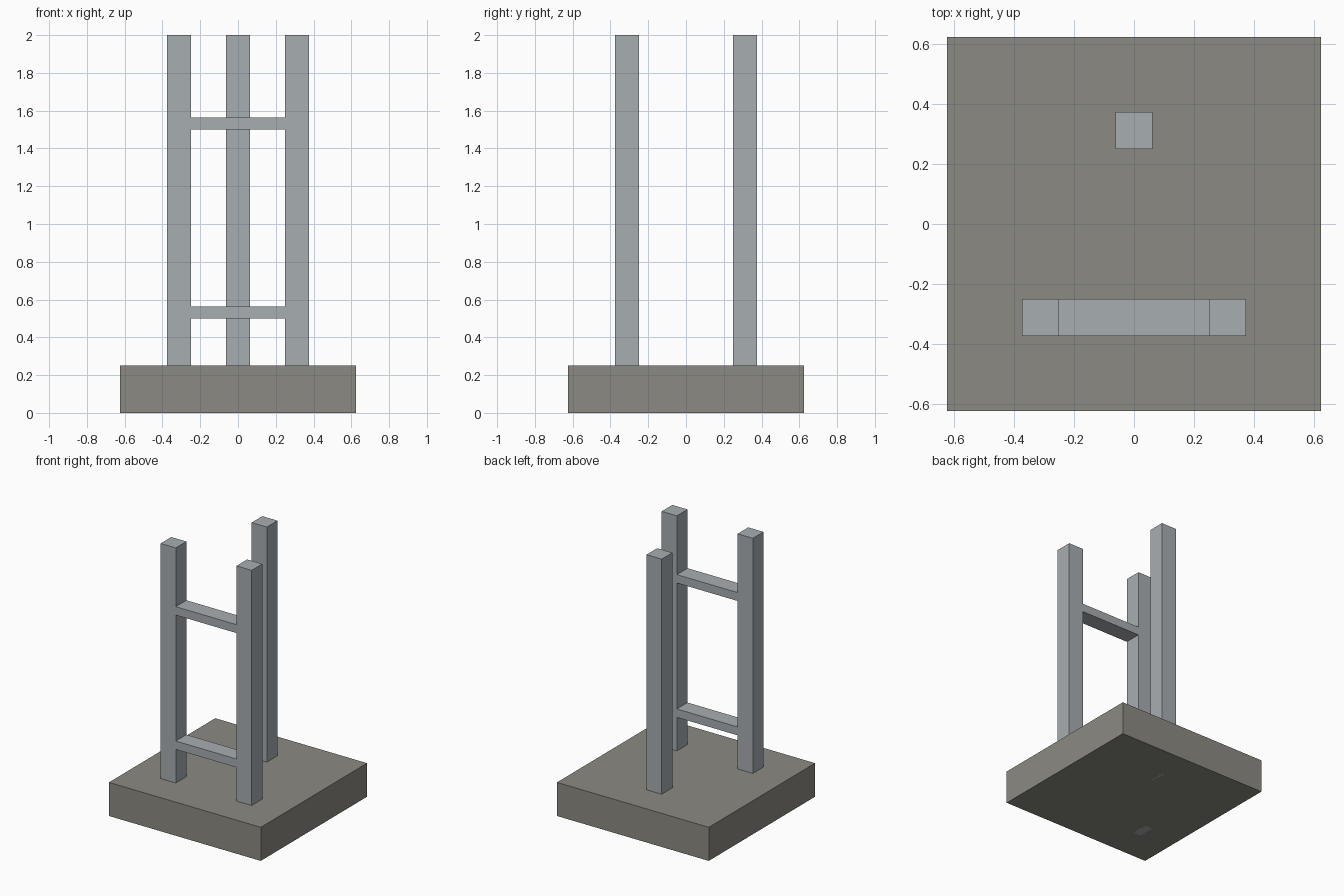
import bpy

if "Cube" in bpy.data.objects:
    bpy.data.objects.remove(bpy.data.objects["Cube"])


def material(name, color):
    mat = bpy.data.materials.new(name)
    mat.diffuse_color = (*color, 1.0)
    mat.use_nodes = True
    mat.node_tree.nodes["Principled BSDF"].inputs["Base Color"].default_value = mat.diffuse_color
    return mat


def box(name, lo, hi, mat):
    """Axis-aligned box between two corners."""
    center = [(a + b) / 2 for a, b in zip(lo, hi)]
    bpy.ops.mesh.primitive_cube_add(size=1, location=center)
    obj = bpy.context.object
    obj.name = name
    obj.scale = [b - a for a, b in zip(lo, hi)]
    bpy.ops.object.transform_apply(location=False, rotation=False, scale=True)
    obj.data.materials.append(mat)
    return obj


stone = material("warm grey stone", (0.26, 0.255, 0.225))
metal = material("pale grey metal", (0.39, 0.42, 0.44))

HALF = 0.0625          # half the post thickness
OFFSET = 0.3125        # post centre distance from the axes

# Base slab
box("base_slab", (-0.625, -0.625, 0), (0.625, 0.625, 0.25), stone)

# Three square posts running through the slab
posts = {
    "front_left_post": (-OFFSET, -OFFSET),
    "front_right_post": (OFFSET, -OFFSET),
    "back_post": (0, OFFSET),
}
for name, (x, y) in posts.items():
    box(name, (x - HALF, y - HALF, 0), (x + HALF, y + HALF, 2), metal)

# Two rungs between the front posts
inner = OFFSET - HALF
for name, z in (("lower_rung", 0.5), ("upper_rung", 1.5)):
    box(name, (-inner, -OFFSET - HALF, z), (inner, -OFFSET + HALF, z + HALF), metal)
